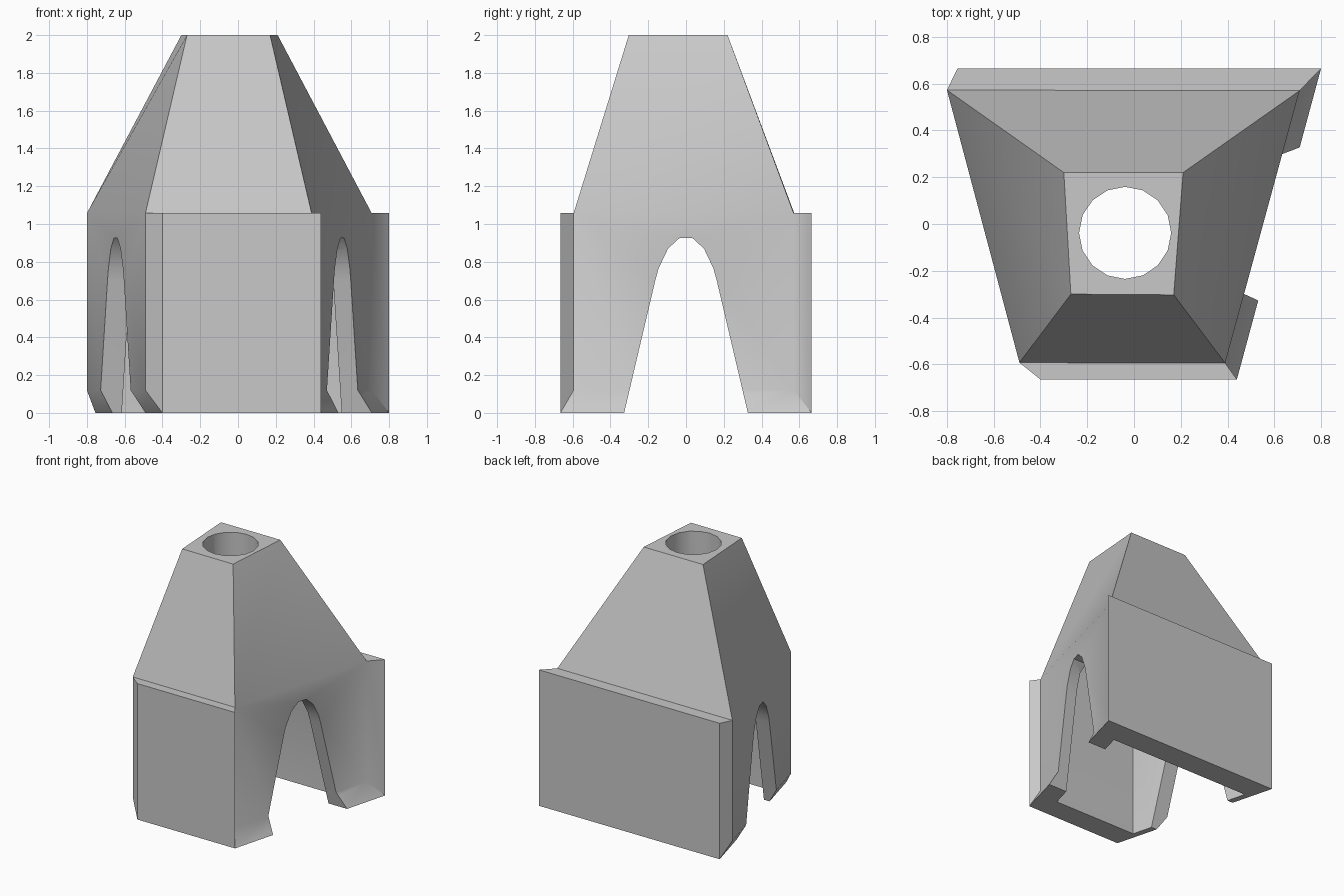
import bpy, bmesh, math
from mathutils import Vector

if "Cube" in bpy.data.objects:
    bpy.data.objects.remove(bpy.data.objects["Cube"], do_unlink=True)

EAVE, SKIRT, TOP = 1.057, 0.12, 2.0
# Plan outlines, in order: front -x, front +x, back +x, back -x
WALL = [(-0.49, -0.593), (0.39, -0.595), (0.708, 0.57), (-0.80, 0.573)]
PLATE = [(-0.40, -0.665), (0.44, -0.665), (0.80, 0.665), (-0.755, 0.665)]
CROWN = [(-0.27, -0.30), (0.17, -0.303), (0.21, 0.22), (-0.30, 0.22)]
HOLLOW = 0.825  # the inside is a smaller copy of the walls and roof
BORE = Vector((-0.038, -0.038, 0))
BORE_R = 0.197

grey = bpy.data.materials.new("plain_grey")
grey.use_nodes = True
grey.diffuse_color = (0.58, 0.58, 0.58, 1)
grey.node_tree.nodes["Principled BSDF"].inputs["Base Color"].default_value = grey.diffuse_color


def finish(name, bm):
    bmesh.ops.recalc_face_normals(bm, faces=bm.faces)
    mesh = bpy.data.meshes.new(name)
    bm.to_mesh(mesh)
    bm.free()
    mesh.materials.append(grey)
    obj = bpy.data.objects.new(name, mesh)
    bpy.context.collection.objects.link(obj)
    return obj


def ring(bm, outline, z):
    return [bm.verts.new((x, y, z)) for x, y in outline]


def loft(name, rings):
    """Solid through a stack of equal-length point loops."""
    bm = bmesh.new()
    loops = [[bm.verts.new(p) for p in r] for r in rings]
    for a, b in zip(loops, loops[1:]):
        for i in range(len(a)):
            j = (i + 1) % len(a)
            bm.faces.new((a[i], a[j], b[j], b[i]))
    bm.faces.new(loops[0])
    bm.faces.new(loops[-1])
    return finish(name, bm)


# Outer body: end plates, side walls with a skirt, tapered roof
bm = bmesh.new()
base, plate = ring(bm, PLATE, 0), ring(bm, PLATE, EAVE)
low, high = ring(bm, WALL, SKIRT), ring(bm, WALL, EAVE)
crown = ring(bm, CROWN, TOP)
for i in range(4):
    j = (i + 1) % 4
    if i % 2:  # side walls
        bm.faces.new((low[i], low[j], high[j], high[i]))
        bm.faces.new((base[i], base[j], low[j], low[i]))
    else:      # front and back plates with ledge
        bm.faces.new((base[i], base[j], plate[j], plate[i]))
        bm.faces.new((plate[i], plate[j], high[j], high[i]))
    bm.faces.new((base[i], low[i], high[i], plate[i]))
    bm.faces.new((high[i], high[j], crown[j], crown[i]))
bm.faces.new(base)
bm.faces.new(crown)
body = finish("tapered_body", bm)

# Hollow inside following the walls and roof
hollow = loft("hollow_cutter", [[Vector((x + 0.006, y + 0.005, z)) * HOLLOW for x, y in outline]
                                for outline, z in ((WALL, -0.1), (WALL, EAVE), (CROWN, TOP))])

# Round chimney bore
circle = [BORE + Vector((math.cos(k * math.pi / 8), math.sin(k * math.pi / 8), 0)) * BORE_R
          for k in range(16)]
bore = loft("bore_cutter", [[p + Vector((0, 0, z)) for p in circle] for z in (1.5, 2.1)])

# Arched openings through both side walls
half = [(0.351, -0.1), (0.163, 0.70), (0.145, 0.765), (0.095, 0.87), (0.035, 0.925)]
arch = half + [(-y, z) for y, z in reversed(half)]
doorway = loft("arch_cutter", [[(x, y, z) for y, z in arch] for x in (-1, 1)])

bpy.context.view_layer.objects.active = body
for cutter in (hollow, bore, doorway):
    mod = body.modifiers.new(cutter.name, "BOOLEAN")
    mod.operation, mod.solver, mod.object = "DIFFERENCE", "EXACT", cutter
    bpy.ops.object.modifier_apply(modifier=mod.name)
    bpy.data.objects.remove(cutter, do_unlink=True)

for obj in bpy.context.selected_objects:
    obj.select_set(False)
body.select_set(True)
bpy.ops.object.shade_smooth_by_angle(angle=math.radians(30))
